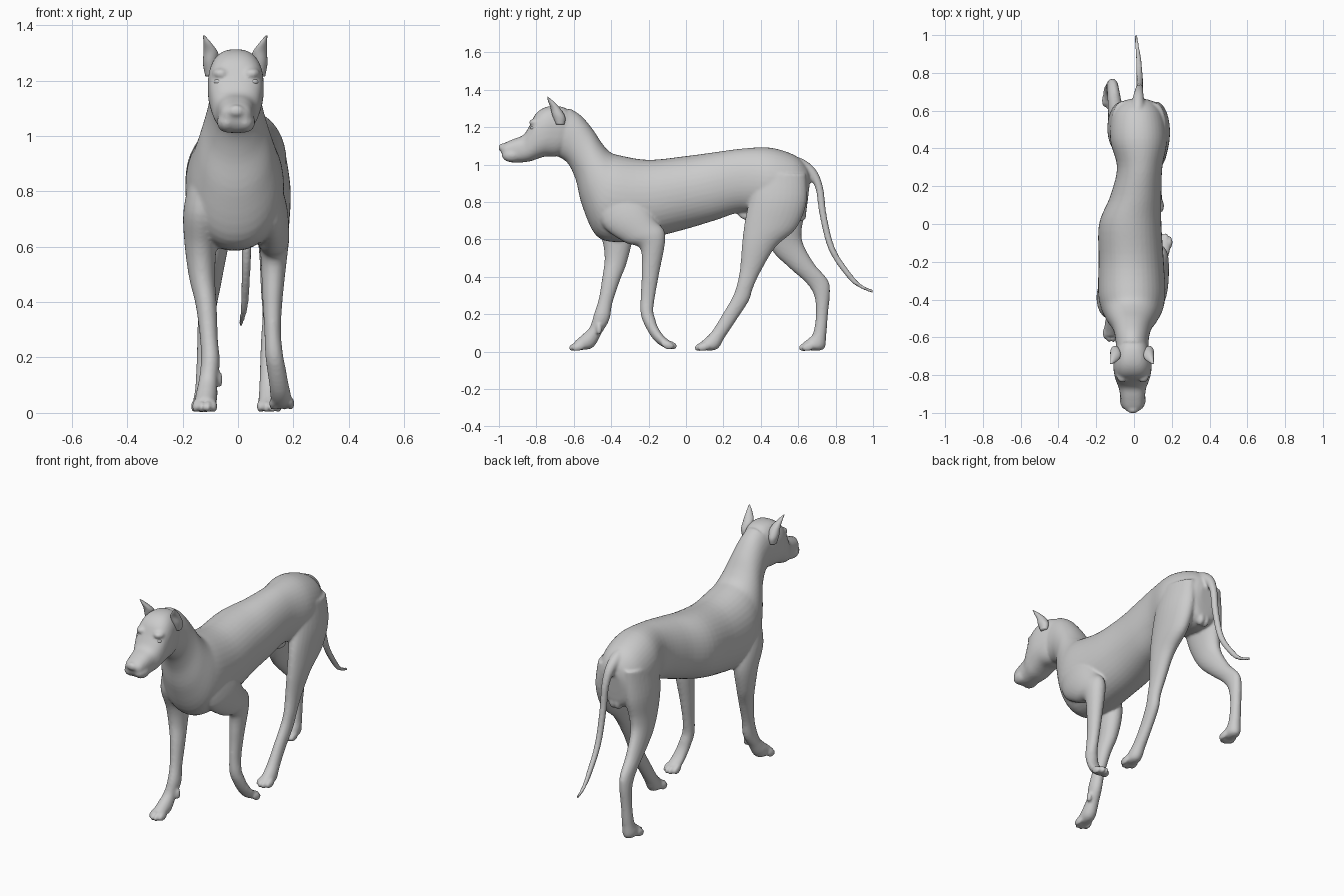
import bpy, bmesh, math
from mathutils import Vector, Matrix


def spline(a, b, c, d, t):
    return tuple(0.5 * (2*q + (r-p)*t + (2*p-5*q+4*r-s)*t*t + (3*q-p-3*r+s)*t**3)
                 for p, q, r, s in zip(a, b, c, d))


def loft(bm, st, power=2.0, sides=28, steps=5):
    """Skin stations (y1,z1, y2,z2, x centre, half width): two outline points per ring."""
    n, rows = len(st), []
    for i in range(n - 1):
        a, b, c, d = st[max(i-1, 0)], st[i], st[i+1], st[min(i+2, n-1)]
        rows += [spline(a, b, c, d, k / steps) for k in range(steps)]
    rows.append(st[-1])
    part = bmesh.new()
    rings = []
    for y1, z1, y2, z2, x, w in rows:
        ring = []
        for k in range(sides):
            t = 2 * math.pi * k / sides
            c, s = math.cos(t), math.sin(t)
            c = math.copysign(abs(c) ** (2/power), c)
            s = math.copysign(abs(s) ** (2/power), s)
            ring.append(part.verts.new((x + w*c, (y1+y2)/2 + s*(y1-y2)/2,
                                        (z1+z2)/2 + s*(z1-z2)/2)))
        rings.append(ring)
    for r, q in zip(rings, rings[1:]):
        for k in range(sides):
            j = (k + 1) % sides
            part.faces.new((r[k], r[j], q[j], q[k]))
    part.faces.new(rings[0])
    part.faces.new(rings[-1])
    bmesh.ops.recalc_face_normals(part, faces=part.faces)
    tmp = bpy.data.meshes.new("tmp")
    part.to_mesh(tmp)
    part.free()
    bm.from_mesh(tmp)
    bpy.data.meshes.remove(tmp)


def blob(bm, loc, size, tilt=0.0):
    m = Matrix.Translation(loc) @ Matrix.Rotation(tilt, 4, 'X') @ Matrix.Diagonal((*size, 1))
    bmesh.ops.create_uvsphere(bm, u_segments=20, v_segments=12, radius=1, matrix=m)


def finish(bm, name):
    me = bpy.data.meshes.new(name)
    bm.to_mesh(me)
    bm.free()
    ob = bpy.data.objects.new(name, me)
    bpy.context.collection.objects.link(ob)
    me.polygons.foreach_set("use_smooth", [True] * len(me.polygons))
    return ob


body = bmesh.new()

# torso and neck
loft(body, [
    (.665, .93, .65, .80, .02, .05), (.645, .99, .63, .72, .02, .10),
    (.58, 1.05, .55, .70, .02, .14), (.45, 1.09, .43, .72, .025, .15),
    (.30, 1.085, .30, .745, .03, .12), (.15, 1.065, .15, .70, .01, .135),
    (0, 1.045, 0, .655, -.02, .165), (-.20, 1.025, -.18, .61, -.015, .172),
    (-.36, 1.05, -.36, .585, -.012, .178), (-.41, 1.07, -.48, .62, -.01, .165),
    (-.45, 1.115, -.555, .78, -.01, .135), (-.50, 1.19, -.59, .92, -.01, .105),
    (-.56, 1.26, -.635, 1.01, -.01, .09), (-.62, 1.30, -.70, 1.05, -.01, .085)], 2.1, 40)

# head
loft(body, [
    (-.60, 1.27, -.62, 1.08, -.008, .07), (-.66, 1.308, -.69, 1.045, -.008, .09),
    (-.74, 1.31, -.75, 1.043, -.008, .101), (-.80, 1.275, -.79, 1.032, -.008, .097),
    (-.838, 1.205, -.83, 1.018, -.008, .086), (-.87, 1.158, -.87, 1.012, -.008, .072),
    (-.92, 1.137, -.92, 1.01, -.007, .064), (-.97, 1.115, -.96, 1.02, -.006, .055),
    (-.995, 1.095, -.98, 1.045, -.006, .036)], 2.5, 32)
blob(body, (-.006, -.985, 1.09), (.03, .018, .022))
for s in (-1, 1):
    blob(body, (-.007 + s*.032, -.93, 1.05), (.037, .055, .038))    # lips
    blob(body, (-.007 + s*.055, -.80, 1.225), (.032, .04, .022))    # brows

# tail
loft(body, [
    (.56, 1.05, .58, .95, .02, .04), (.635, 1.025, .62, .945, .02, .036),
    (.70, .965, .665, .92, .024, .027), (.735, .87, .695, .86, .028, .021),
    (.752, .73, .714, .73, .03, .019), (.798, .55, .764, .54, .03, .017),
    (.888, .412, .866, .39, .024, .014), (.94, .358, .93, .34, .017, .011),
    (1.0, .33, .998, .312, .01, .008)], 2, 16)

# left foreleg, planted
loft(body, [
    (-.50, .85, -.34, .88, -.12, .05), (-.50, .72, -.30, .74, -.13, .067),
    (-.45, .60, -.285, .62, -.135, .058), (-.435, .50, -.315, .48, -.13, .047),
    (-.447, .40, -.353, .38, -.115, .038), (-.467, .28, -.393, .26, -.105, .032),
    (-.492, .20, -.41, .17, -.10, .034), (-.515, .13, -.45, .10, -.108, .034),
    (-.56, .085, -.50, .02, -.115, .04), (-.595, .055, -.585, .008, -.12, .035)])
blob(body, (-.068, -.465, .12), (.013, .016, .03))

# right foreleg, lifted
loft(body, [
    (-.50, .86, -.33, .90, .09, .05), (-.45, .68, -.22, .80, .115, .062),
    (-.33, .585, -.16, .70, .125, .06), (-.245, .55, -.11, .62, .13, .05),
    (-.237, .42, -.143, .42, .125, .037), (-.242, .30, -.165, .30, .125, .030),
    (-.243, .21, -.175, .22, .13, .032), (-.225, .15, -.165, .175, .138, .034),
    (-.18, .072, -.15, .13, .148, .035), (-.13, .028, -.12, .085, .155, .038),
    (-.085, .016, -.08, .052, .16, .03)])

# right hind leg, forward
loft(body, [
    (.36, .95, .64, .95, .11, .06), (.34, .82, .645, .80, .12, .07),
    (.315, .70, .59, .66, .125, .06), (.30, .58, .48, .56, .125, .048),
    (.29, .45, .40, .43, .12, .037), (.273, .36, .358, .34, .12, .031),
    (.248, .29, .335, .27, .115, .031), (.19, .19, .27, .17, .11, .030),
    (.14, .11, .21, .08, .11, .033), (.10, .068, .165, .012, .112, .038),
    (.072, .045, .085, .008, .113, .035)])

# left hind leg, trailing
loft(body, [
    (.38, .92, .65, .95, -.06, .06), (.37, .80, .645, .78, -.07, .07),
    (.40, .66, .62, .66, -.08, .058), (.46, .54, .625, .58, -.09, .047),
    (.55, .45, .685, .47, -.10, .038), (.64, .37, .757, .385, -.11, .032),
    (.685, .30, .77, .32, -.115, .031), (.695, .20, .759, .20, -.12, .029),
    (.68, .10, .75, .09, -.122, .032), (.655, .07, .735, .012, -.124, .038),
    (.63, .05, .645, .008, -.124, .035)])

# toes
for x, y, z, d, tilt in ((-.12, -.585, .024, -1, .25), (.158, -.09, .034, 1, -.35),
                         (.113, .087, .024, -1, .25), (-.124, .645, .024, -1, .25)):
    for i in (-1.5, -.5, .5, 1.5):
        ahead = d * (.010 if abs(i) < 1 else -.008)
        blob(body, (x + i*.022, y + ahead, z), (.0125, .034, .022), tilt)

# underside details
blob(body, (.025, .34, .725), (.022, .07, .028), -.25)
for s in (-1, 1):
    blob(body, (.025 + s*.016, .615, .735), (.023, .03, .04))

# blend all of it into one smooth skin
dog = finish(body, "body")
rm = dog.modifiers.new("blend", 'REMESH')
rm.mode, rm.voxel_size, rm.use_smooth_shade = 'VOXEL', .0075, True
sm = dog.modifiers.new("soften", 'SMOOTH')
sm.factor, sm.iterations = .5, 5

# ears and eyes
for s, side in ((-1, "left"), (1, "right")):
    bm = bmesh.new()
    x = -.01
    loft(bm, [
        (-.65, 1.215, -.695, 1.215, x + s*.09, .018), (-.645, 1.25, -.715, 1.265, x + s*.09, .026),
        (-.665, 1.29, -.725, 1.305, x + s*.088, .027), (-.70, 1.33, -.737, 1.337, x + s*.10, .015),
        (-.738, 1.362, -.742, 1.363, x + s*.113, .003)], 2, 20)
    finish(bm, side + "_ear")
    bm = bmesh.new()
    blob(bm, (-.007 + s*.063, -.817, 1.195), (.018, .016, .011))
    finish(bm, side + "_eye")
